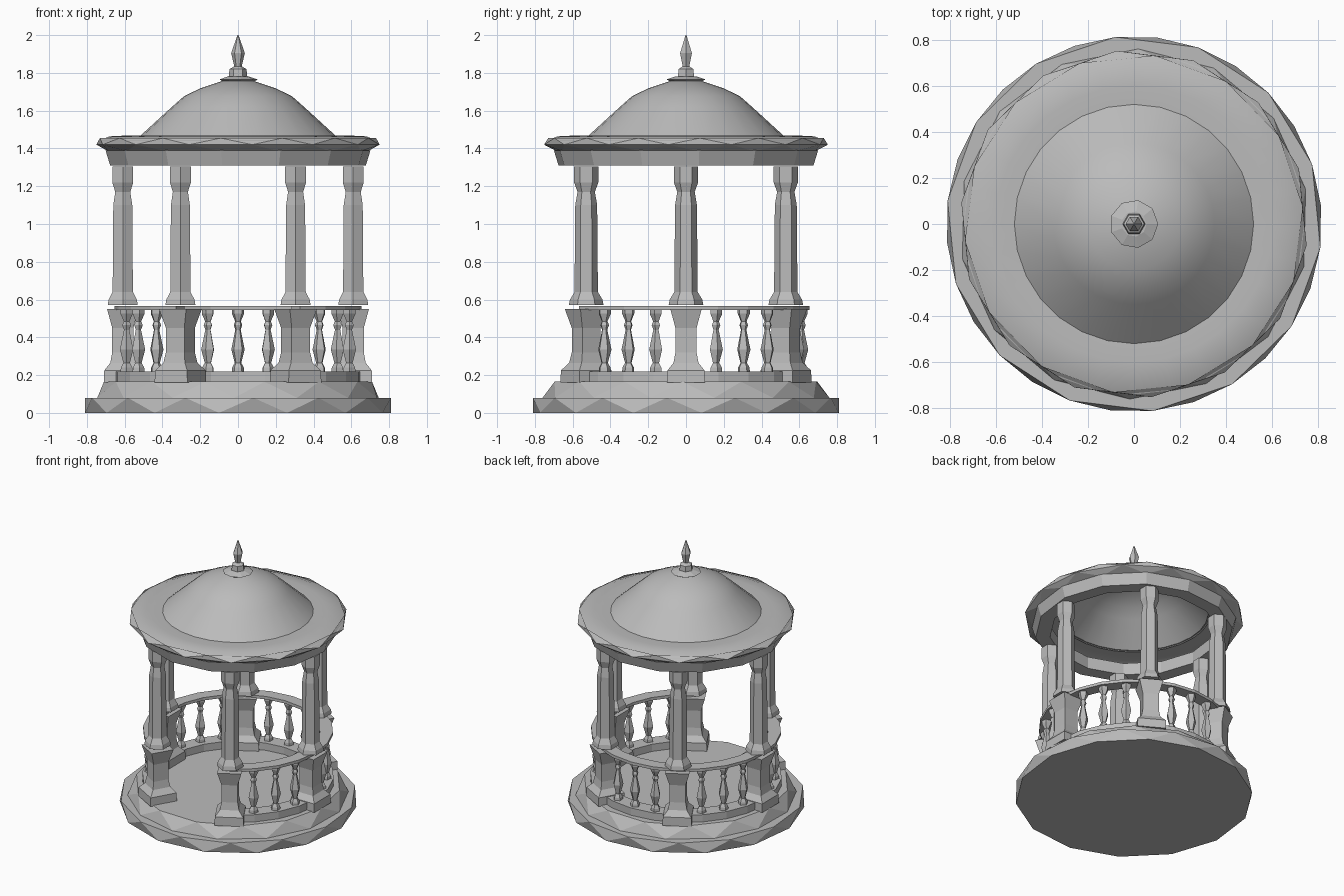
import bpy
import math

cube = bpy.data.objects.get("Cube")
if cube:
    bpy.data.objects.remove(cube, do_unlink=True)

STONE = bpy.data.materials.new("pale_grey_stone")
STONE.use_nodes = True
GREY = (0.5, 0.5, 0.5, 1)
STONE.diffuse_color = GREY
STONE.node_tree.nodes["Principled BSDF"].inputs["Base Color"].default_value = GREY

POST_RADIUS = 0.61


def make(name, verts, faces, smooth=None):
    mesh = bpy.data.meshes.new(name)
    mesh.from_pydata(verts, [], faces)
    mesh.materials.append(STONE)
    obj = bpy.data.objects.new(name, mesh)
    bpy.context.collection.objects.link(obj)
    if smooth:
        bpy.ops.object.select_all(action="DESELECT")
        obj.select_set(True)
        bpy.context.view_layer.objects.active = obj
        bpy.ops.object.shade_smooth_by_angle(angle=math.radians(smooth))
    return obj


def loft(name, sides, profile, start=0.0, zigzag=False, caps=True, closed=False, smooth=None):
    """Stack rings of (radius, height); zigzag turns each ring half a step."""
    verts, faces = [], []
    for k, (r, z) in enumerate(profile):
        shift = 0.5 * (k % 2) if zigzag else 0.0
        for i in range(sides):
            a = start + math.tau * (i + shift) / sides
            verts.append((r * math.cos(a), r * math.sin(a), z))
    rows = len(profile)
    for k in range(rows if closed else rows - 1):
        lo, hi = k * sides, (k + 1) % rows * sides
        for i in range(sides):
            j = (i + 1) % sides
            if not zigzag:
                faces.append((lo + i, lo + j, hi + j, hi + i))
            elif k % 2 == 0:
                faces += [(lo + i, lo + j, hi + i), (lo + j, hi + j, hi + i)]
            else:
                faces += [(lo + i, hi + j, hi + i), (lo + i, lo + j, hi + j)]
    if caps and not closed:
        faces.append(tuple(reversed(range(sides))))
        faces.append(tuple(range((rows - 1) * sides, rows * sides)))
    return make(name, verts, faces, smooth)


def arc_band(name, inner, outer, bottom, top):
    """Curved bar that leaves the front bay open."""
    verts, faces = [], []
    steps = 20
    for i in range(steps + 1):
        a = math.radians(-60 + 300 * i / steps)
        for r, z in ((inner, bottom), (outer, bottom), (outer, top), (inner, top)):
            verts.append((r * math.cos(a), r * math.sin(a), z))
    for i in range(steps):
        b = i * 4
        for k in range(4):
            n = (k + 1) % 4
            faces.append((b + k, b + 4 + k, b + 4 + n, b + n))
    end = steps * 4
    faces += [(0, 1, 2, 3), (end + 3, end + 2, end + 1, end)]
    return make(name, verts, faces)


def place(obj, degrees):
    a = math.radians(degrees)
    obj.location = (POST_RADIUS * math.cos(a), POST_RADIUS * math.sin(a), 0)
    obj.rotation_euler.z = a


def ring_copies(source, angles):
    """Set a part and its linked copies around the circle."""
    place(source, angles[0])
    for n, angle in enumerate(angles[1:], 2):
        copy = source.copy()
        copy.name = f"{source.name}_{n}"
        bpy.context.collection.objects.link(copy)
        place(copy, angle)


# Faceted stepped base
loft("lower_step", 14, [(0.815, 0), (0.815, 0.08)], start=0.1, zigzag=True)
loft("upper_step", 14, [(0.76, 0.08), (0.71, 0.165)], start=0.2, zigzag=True)

# Curved kerb and handrail
arc_band("balustrade_kerb", 0.55, 0.66, 0.16, 0.22)
arc_band("handrail", 0.565, 0.655, 0.545, 0.567)

# Square flared pedestals
corner = math.sqrt(2)
post_angles = list(range(0, 360, 60))
pedestal = loft("pedestal", 4, [(w * corner, z) for w, z in (
    (0.1, 0.16), (0.098, 0.225), (0.066, 0.265), (0.056, 0.32),
    (0.056, 0.45), (0.083, 0.55))], start=math.pi / 4)
ring_copies(pedestal, post_angles)

# Faceted columns with waisted capitals
column = loft("column", 6, [(0.092, 0.57), (0.086, 0.6), (0.062, 0.64), (0.058, 1.1),
                            (0.046, 1.17), (0.064, 1.22), (0.064, 1.305)], start=math.pi / 6)
ring_copies(column, post_angles)

# Three turned balusters in each closed bay
baluster = loft("baluster", 5, [(0.034, 0.22), (0.032, 0.24), (0.018, 0.265), (0.037, 0.335),
                                (0.015, 0.44), (0.024, 0.465), (0.016, 0.485),
                                (0.034, 0.525), (0.034, 0.548)])
ring_copies(baluster, [a for a in range(-60, 240, 15) if a % 60])

# Roof ring, cornice and hollow dome
loft("roof_ring", 14, [(0.58, 1.31), (0.68, 1.31), (0.705, 1.39), (0.58, 1.4)],
     start=0.1, closed=True)
loft("cornice", 14, [(0.69, 1.385), (0.755, 1.42), (0.735, 1.455)],
     start=0.1, zigzag=True, caps=False)
loft("roof_brim", 28, [(0.74, 1.44), (0.68, 1.464), (0.6, 1.468), (0.51, 1.465)],
     caps=False, smooth=40)
loft("dome", 28, [(0.525, 1.46), (0.35, 1.62), (0.285, 1.677), (0.2, 1.718), (0.08, 1.758),
                  (0.01, 1.762)], caps=False, smooth=40)

# Finial
loft("finial_plate", 9, [(0.075, 1.75), (0.105, 1.765), (0.055, 1.782)])
loft("finial", 6, [(0.05, 1.775), (0.045, 1.82), (0.02, 1.835), (0.036, 1.905), (0.003, 2.0)])
